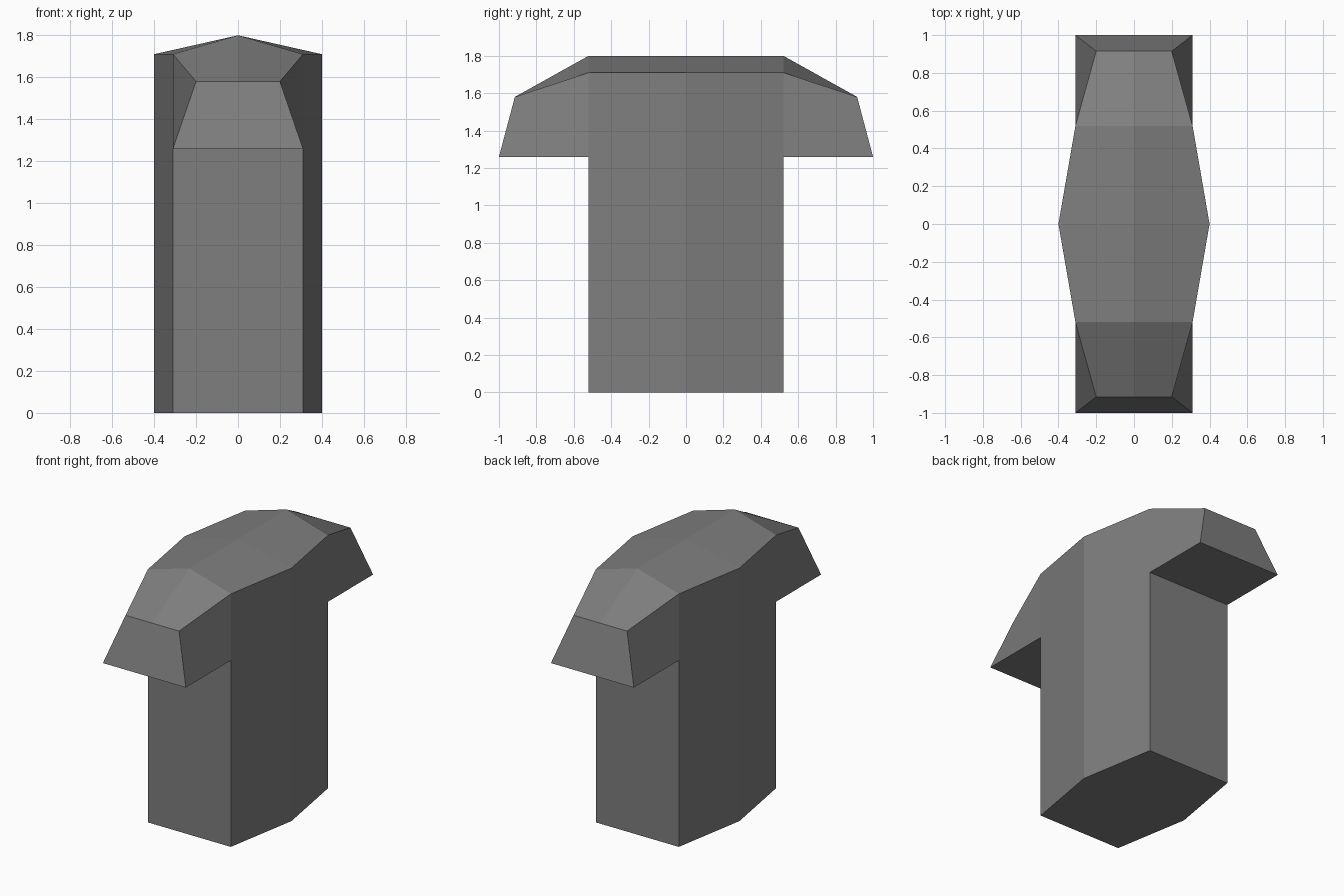
import bpy
import bmesh

cube = bpy.data.objects.get("Cube")
if cube:
    bpy.data.objects.remove(cube, do_unlink=True)

GREY = (0.21, 0.21, 0.21, 1.0)
grey = bpy.data.materials.new("plain grey")
grey.use_nodes = True
grey.diffuse_color = GREY
grey.node_tree.nodes["Principled BSDF"].inputs["Base Color"].default_value = GREY

HALF_DEPTH, WAIST, END = 0.52, 0.40, 0.31
EAVE, RIDGE, SOFFIT = 1.71, 1.80, 1.26


def ring(low, high, ridge):
    """Five-point gabled section; low and high are (x, y, z) on the +x side."""
    def flip(p):
        return (-p[0], p[1], p[2])
    return [flip(low), low, high, (0, high[1], ridge), flip(high)]


def loft(name, rings, cap_start=True):
    bm = bmesh.new()
    loops = [[bm.verts.new(p) for p in r] for r in rings]
    for a, b in zip(loops, loops[1:]):
        for i in range(len(a)):
            j = (i + 1) % len(a)
            bm.faces.new((a[i], a[j], b[j], b[i]))
    if cap_start:
        bm.faces.new(loops[0])
    bm.faces.new(loops[-1])
    bmesh.ops.recalc_face_normals(bm, faces=bm.faces)
    mesh = bpy.data.meshes.new(name)
    bm.to_mesh(mesh)
    bm.free()
    mesh.materials.append(grey)
    obj = bpy.data.objects.new(name, mesh)
    bpy.context.collection.objects.link(obj)


# Column, widest at the middle, with a low ridged top
loft("column", [ring((w, y, 0), (w, y, EAVE), RIDGE)
                for y, w in ((-HALF_DEPTH, END), (0, WAIST), (HALF_DEPTH, END))])

# Tapered overhangs at the front and back
for name, s in (("front_overhang", -1), ("back_overhang", 1)):
    root = ring((END, s * HALF_DEPTH, SOFFIT), (END, s * HALF_DEPTH, EAVE), RIDGE)
    tip = ring((END, s, SOFFIT), (0.20, s * 0.915, 1.58), 1.58)
    loft(name, [root, tip])
